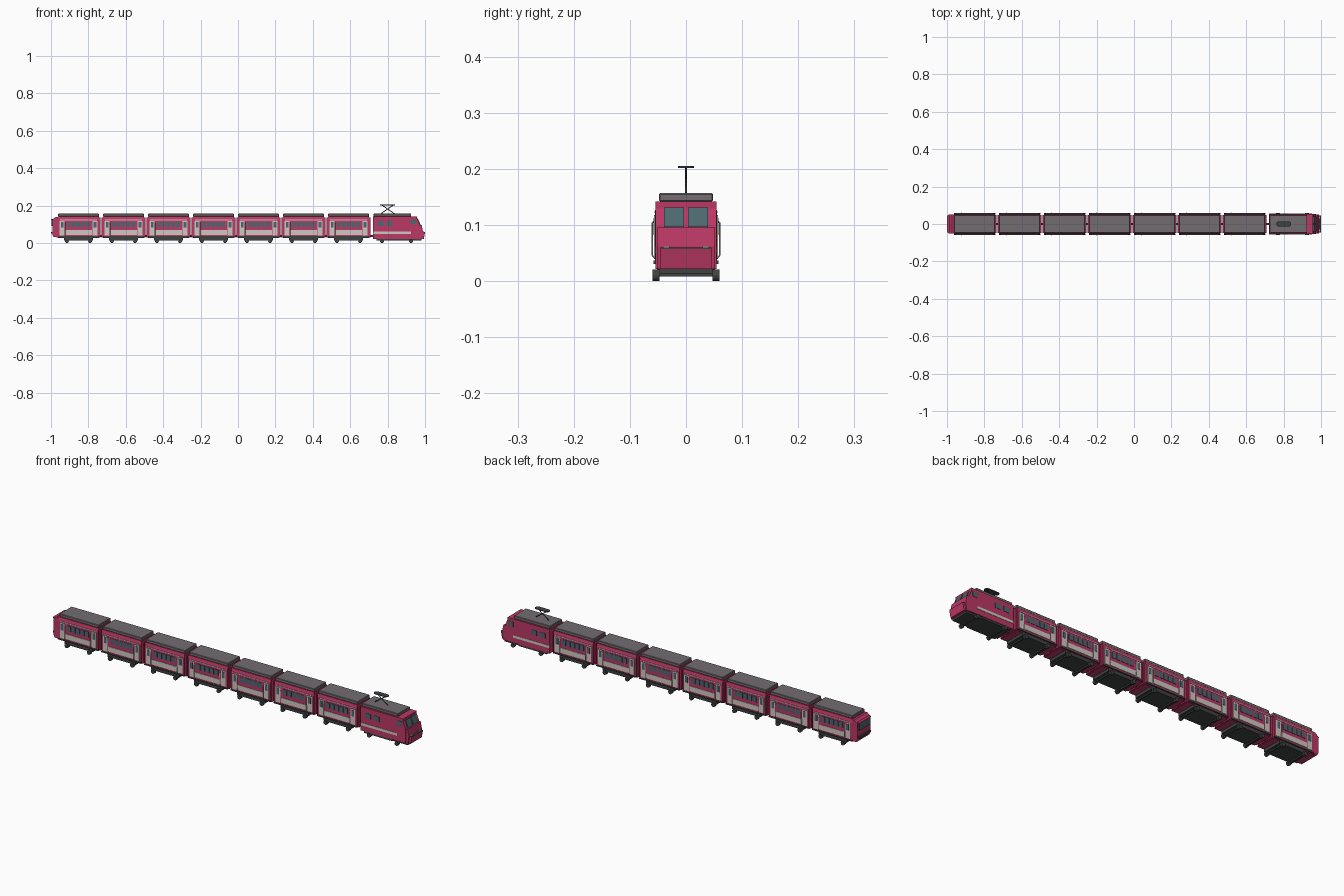
import bpy, bmesh, math
from mathutils import Vector

if "Cube" in bpy.data.objects:
    bpy.data.objects.remove(bpy.data.objects["Cube"])


def mat(name, r, g, b):
    m = bpy.data.materials.new(name)
    m.diffuse_color = (r, g, b, 1)
    m.use_nodes = True
    m.node_tree.nodes["Principled BSDF"].inputs["Base Color"].default_value = m.diffuse_color
    return m


RED = mat("red_paint", 0.50, 0.04, 0.13)
CREAM = mat("cream_paint", 0.62, 0.58, 0.54)
ROOF = mat("roof_grey", 0.17, 0.15, 0.16)
DARK = mat("dark_metal", 0.05, 0.055, 0.055)
GLASS = mat("window_glass", 0.07, 0.14, 0.16)


def finish(name, bm, material):
    bmesh.ops.recalc_face_normals(bm, faces=bm.faces)
    me = bpy.data.meshes.new(name)
    bm.to_mesh(me)
    bm.free()
    me.materials.append(material)
    ob = bpy.data.objects.new(name, me)
    bpy.context.collection.objects.link(ob)
    return ob


def box(name, x, y, z, material, bevel=0):
    """Box from (min, max) pairs."""
    bm = bmesh.new()
    bmesh.ops.create_cube(bm, size=1)
    for v in bm.verts:
        v.co = Vector([(p[0] + p[1]) / 2 + c * (p[1] - p[0]) for p, c in zip((x, y, z), v.co)])
    if bevel:
        bmesh.ops.bevel(bm, geom=bm.edges[:], offset=bevel, segments=1, affect='EDGES')
    return finish(name, bm, material)


def sides(name, x, y, z, material):
    """The same box on both sides of the train."""
    box(name + "_left", x, y, z, material)
    box(name + "_right", x, (-y[1], -y[0]), z, material)


def extrude(name, pts, direction, material):
    bm = bmesh.new()
    f = bm.faces.new([bm.verts.new(p) for p in pts])
    r = bmesh.ops.extrude_face_region(bm, geom=[f])
    verts = [v for v in r['geom'] if isinstance(v, bmesh.types.BMVert)]
    bmesh.ops.translate(bm, verts=verts, vec=direction)
    return finish(name, bm, material)


def side_profile(name, pts, w, material, y0=None):
    """Profile in x-z, extruded across the train."""
    y0 = -w if y0 is None else y0
    return extrude(name, [(x, y0, z) for x, z in pts], (0, w - y0, 0), material)


def rod(name, pts, radius, material):
    cu = bpy.data.curves.new(name, 'CURVE')
    cu.dimensions = '3D'
    cu.bevel_depth = radius
    cu.bevel_resolution = 0
    cu.use_fill_caps = True
    sp = cu.splines.new('POLY')
    sp.points.add(len(pts) - 1)
    for p, co in zip(sp.points, pts):
        p.co = (*co, 1)
    cu.materials.append(material)
    ob = bpy.data.objects.new(name, cu)
    bpy.context.collection.objects.link(ob)


def wheels(x):
    for s in (-1, 1):
        n = 12
        ring = [(x + 0.0105 * math.cos(2 * math.pi * i / n), s * 0.047,
                 0.0105 + 0.0105 * math.sin(2 * math.pi * i / n)) for i in range(n)]
        extrude("wheel", ring, (0, s * 0.013, 0), DARK)
    box("axle", (x - 0.003, x + 0.003), (-0.05, 0.05), (0.008, 0.014), DARK)


def coach(cx):
    # main shell with chamfered shoulders and narrower end vestibules
    half = [(0.050, 0.028), (0.055, 0.036), (0.055, 0.122), (0.050, 0.142)]
    ring = half + [(-y, z) for y, z in reversed(half)]
    extrude("coach_body", [(cx - 0.110, y, z) for y, z in ring], (0.220, 0, 0), RED)
    box("coach_vestibule", (cx - 0.117, cx + 0.117), (-0.047, 0.047), (0.030, 0.136), RED)
    box("coach_roof", (cx - 0.109, cx + 0.109), (-0.048, 0.048), (0.142, 0.157), ROOF, 0.002)
    box("coach_underframe", (cx - 0.078, cx + 0.078), (-0.052, 0.052), (0.014, 0.029), DARK)
    sides("coach_sill", (cx - 0.111, cx + 0.111), (0.050, 0.0575), (0.031, 0.037), DARK)
    sides("coach_lower_panel", (cx - 0.072, cx + 0.072), (0.053, 0.057), (0.044, 0.069), CREAM)
    sides("coach_top_strip", (cx - 0.100, cx + 0.100), (0.051, 0.0565), (0.122, 0.1255), CREAM)
    # passenger windows
    for i in range(5):
        x = cx + (i - 2) * 0.025
        sides("coach_window", (x - 0.010, x + 0.010), (0.053, 0.0572), (0.086, 0.114), GLASS)
    # end doors with a window and bent handrails
    for s in (-1, 1):
        x = cx + s * 0.088
        sides("coach_door", (x - 0.013, x + 0.013), (0.053, 0.0568), (0.041, 0.118), CREAM)
        sides("coach_door_window", (x - 0.007, x + 0.007), (0.054, 0.058), (0.082, 0.113), GLASS)
        for t in (-1, 1):
            hx = cx + s * 0.072
            rod("door_handrail", [(hx, t * 0.055, 0.110), (hx, t * 0.060, 0.104),
                                  (hx, t * 0.060, 0.046), (hx, t * 0.055, 0.040)], 0.0012, CREAM)
        wheels(cx + s * 0.062)


CENTRES = [0.591 - 0.2406 * i for i in range(7)]
for c in CENTRES:
    coach(c)
for c in CENTRES:
    box("coupler", (c + 0.110, c + 0.132), (-0.006, 0.006), (0.032, 0.042), DARK)

# rear driving cab on the last coach
side_profile("rear_cab", [(-0.960, 0.032), (-0.960, 0.140), (-0.974, 0.140), (-0.992, 0.126),
                          (-0.992, 0.045), (-0.986, 0.032)], 0.052, RED)
box("rear_cab_window", (-0.998, -0.986), (-0.043, 0.043), (0.090, 0.126), GLASS)
box("rear_window_hood", (-1.0, -0.980), (-0.046, 0.046), (0.126, 0.130), RED)
box("rear_bumper", (-1.0, -0.985), (-0.044, 0.044), (0.050, 0.060), DARK)

# locomotive shell: upper body, cab and projecting nose
side_profile("loco_body", [(0.722, 0.022), (0.722, 0.142), (0.958, 0.142), (0.958, 0.130),
                           (0.972, 0.097), (0.972, 0.022)], 0.054, RED)
side_profile("loco_nose", [(0.965, 0.022), (0.965, 0.096), (0.982, 0.096), (0.989, 0.062),
                           (0.984, 0.022)], 0.052, RED)
side_profile("loco_bumper", [(0.975, 0.022), (0.975, 0.057), (1.0, 0.057), (0.993, 0.022)], 0.045, RED)
box("bumper_trim", (0.980, 1.0), (-0.045, 0.045), (0.057, 0.060), DARK)
box("loco_roof", (0.724, 0.926), (-0.048, 0.048), (0.142, 0.157), ROOF, 0.002)
box("loco_underframe", (0.740, 0.895), (-0.052, 0.052), (0.013, 0.022), DARK)
box("loco_front_plate", (0.895, 0.980), (-0.047, 0.047), (0.013, 0.022), DARK)
for s in (-1, 1):
    # tilted windscreens and headlights
    a, b = sorted((s * 0.004, s * 0.039))
    side_profile("windscreen", [(0.952, 0.131), (0.962, 0.131), (0.977, 0.097), (0.966, 0.097)], b, GLASS, a)
    a, b = sorted((s * 0.029, s * 0.041))
    box("headlight", (0.982, 0.995), (a, b), (0.058, 0.063), CREAM)
sides("loco_stripe", (0.723, 0.925), (0.052, 0.0555), (0.049, 0.062), CREAM)
for x in (0.762, 0.810):
    sides("loco_window", (x - 0.016, x + 0.016), (0.052, 0.0555), (0.092, 0.117), GLASS)
sides("cab_window", (0.925, 0.952), (0.052, 0.0555), (0.102, 0.127), GLASS)
for x in (0.770, 0.925):
    wheels(x)

# pantograph: crossed arms and rounded collector plate
for s in (-1, 1):
    rod("pantograph_arm", [(0.8 - s * 0.036, 0, 0.157), (0.8 + s * 0.030, 0, 0.203)], 0.0022, DARK)
outline = []
for cx, start in ((0.826, -90), (0.774, 90)):
    for i in range(7):
        a = math.radians(start + i * 30)
        outline.append((cx + 0.014 * math.cos(a), 0.014 * math.sin(a), 0.202))
extrude("pantograph_plate", outline, (0, 0, 0.003), DARK)
